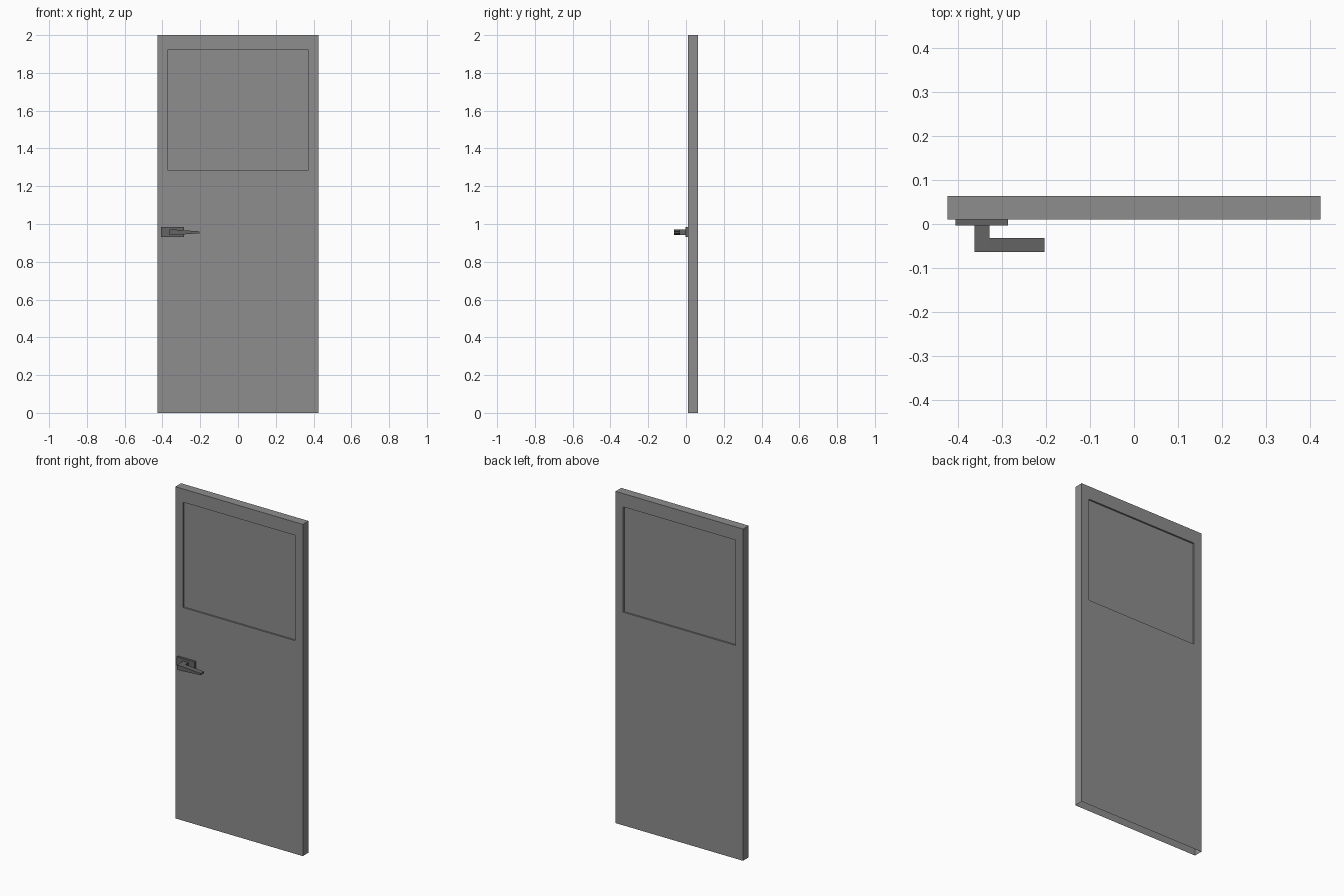
import bpy, bmesh

if "Cube" in bpy.data.objects:
    bpy.data.objects.remove(bpy.data.objects["Cube"])


def material(name, v):
    m = bpy.data.materials.new(name)
    m.diffuse_color = (v, v, v, 1)
    m.use_nodes = True
    m.node_tree.nodes["Principled BSDF"].inputs["Base Color"].default_value = m.diffuse_color
    return m


door_grey = material("door grey", 0.27)
handle_grey = material("handle dark grey", 0.13)


def finish(name, bm, mat):
    me = bpy.data.meshes.new(name)
    bmesh.ops.remove_doubles(bm, verts=bm.verts, dist=1e-5)
    bmesh.ops.recalc_face_normals(bm, faces=bm.faces)
    bm.to_mesh(me)
    bm.free()
    me.materials.append(mat)
    bpy.context.collection.objects.link(bpy.data.objects.new(name, me))


def add_box(bm, x0, x1, y0, y1, z0, z1):
    vs = bmesh.ops.create_cube(bm, size=1)["verts"]
    for v in vs:
        v.co = (x1 if v.co.x > 0 else x0,
                y1 if v.co.y > 0 else y0,
                z1 if v.co.z > 0 else z0)
    return list({f for v in vs for f in v.link_faces})


# door leaf: front and back sheets with a recessed panel, open underside
bm = bmesh.new()
X = [-0.425, -0.374, 0.374, 0.425]
Z = [0, 1.285, 1.92, 2.0]
Y0, Y1, DEPTH = 0.010, 0.064, 0.010


def quad(*pts):
    return bm.faces.new([bm.verts.new(p) for p in pts])


for y, inner in ((Y0, Y0 + DEPTH), (Y1, Y1 - DEPTH)):
    for i in range(3):
        for j in range(3):
            w = inner if (i, j) == (1, 1) else y
            quad((X[i], w, Z[j]), (X[i+1], w, Z[j]),
                 (X[i+1], w, Z[j+1]), (X[i], w, Z[j+1]))
    # rim of the recess
    loop = [(X[1], Z[1]), (X[2], Z[1]), (X[2], Z[2]), (X[1], Z[2])]
    for (a, b), (c, d) in zip(loop, loop[1:] + loop[:1]):
        quad((a, y, b), (c, y, d), (c, inner, d), (a, inner, b))
# edges and top
for j in range(3):
    for x in (X[0], X[3]):
        quad((x, Y0, Z[j]), (x, Y1, Z[j]), (x, Y1, Z[j+1]), (x, Y0, Z[j+1]))
for i in range(3):
    quad((X[i], Y0, 2), (X[i+1], Y0, 2), (X[i+1], Y1, 2), (X[i], Y1, 2))
bmesh.ops.remove_doubles(bm, verts=bm.verts, dist=1e-5)
flat = [e for e in bm.edges if len(e.link_faces) == 2
        and abs(e.link_faces[0].normal.dot(e.link_faces[1].normal)) > 0.999]
finish("door_leaf", bm, door_grey)

# handle back plate
bm = bmesh.new()
add_box(bm, -0.407, -0.287, -0.003, 0.011, 0.931, 0.985)
finish("handle_plate", bm, handle_grey)

# handle: square post, then the arm drawn out of its side and tapered
bm = bmesh.new()
ZC = 0.956
add_box(bm, -0.363, -0.329, -0.032, -0.003, ZC - 0.014, ZC + 0.014)
add_box(bm, -0.363, -0.329, -0.064, -0.032, ZC - 0.014, ZC + 0.014)
add_box(bm, -0.329, -0.204, -0.064, -0.032, ZC - 0.014, ZC + 0.014)
for v in bm.verts:
    if v.co.x > -0.21:
        v.co.z = ZC + (v.co.z - ZC) * 0.35
# drop the hidden walls between the three blocks
bmesh.ops.remove_doubles(bm, verts=bm.verts, dist=1e-5)
hidden = [f for f in bm.faces
          if (abs(f.calc_center_median().y + 0.032) < 1e-4 and f.calc_center_median().x < -0.33)
          or (abs(f.calc_center_median().x + 0.329) < 1e-4 and f.calc_center_median().y < -0.04)]
bmesh.ops.delete(bm, geom=hidden, context="FACES")
finish("handle_lever", bm, handle_grey)
